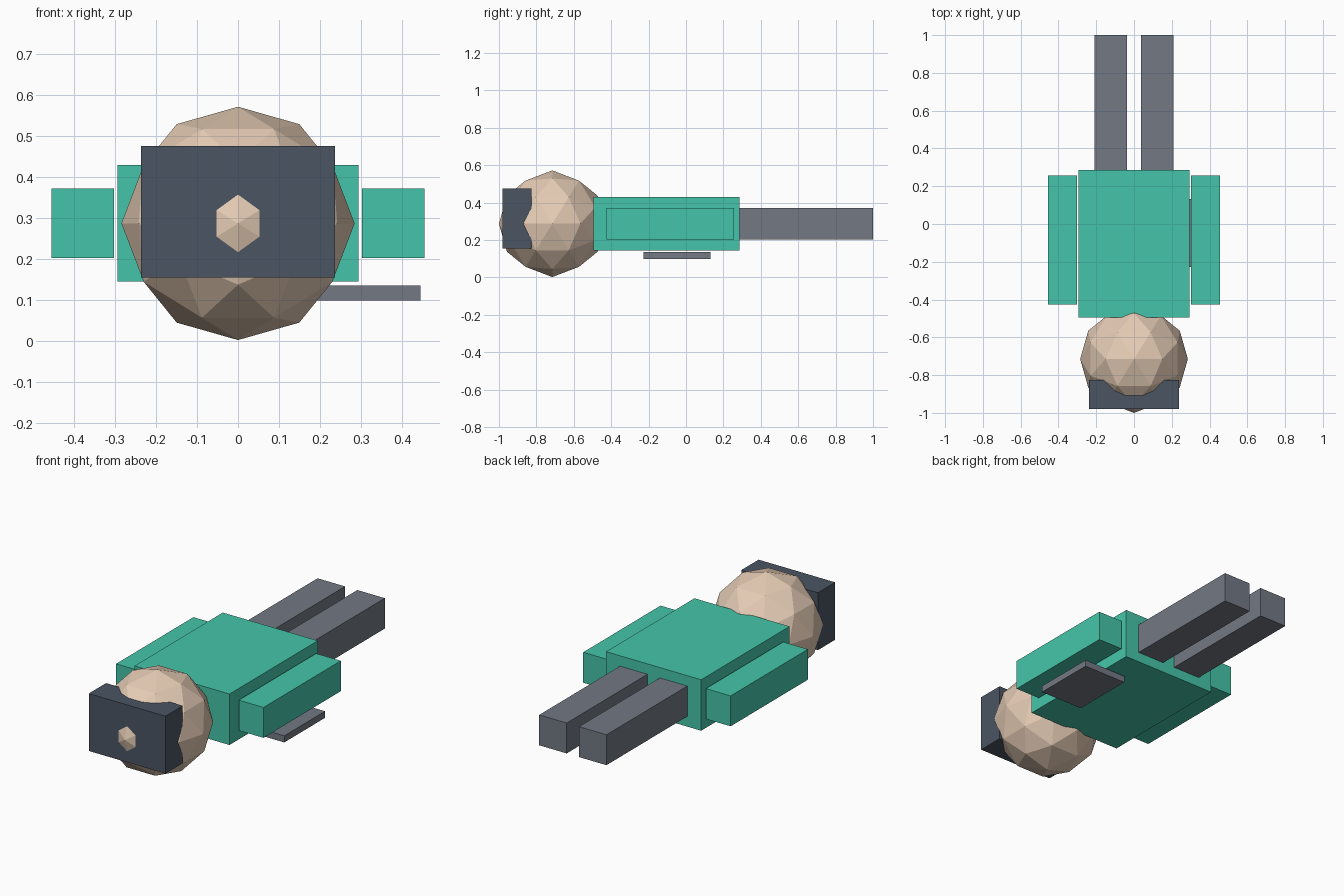
import bpy, bmesh
from itertools import product
from mathutils import Vector

if "Cube" in bpy.data.objects:
    bpy.data.objects.remove(bpy.data.objects["Cube"])


def material(name, rgb):
    m = bpy.data.materials.new(name)
    m.diffuse_color = (*rgb, 1)
    m.use_nodes = True
    m.node_tree.nodes["Principled BSDF"].inputs["Base Color"].default_value = m.diffuse_color
    return m


teal = material("teal", (0.06, 0.56, 0.40))
skin = material("skin", (0.78, 0.60, 0.46))
slate = material("slate", (0.07, 0.09, 0.125))
grey = material("grey", (0.17, 0.19, 0.23))


def finish(bm, name, mat):
    bmesh.ops.recalc_face_normals(bm, faces=bm.faces)
    mesh = bpy.data.meshes.new(name)
    bm.to_mesh(mesh)
    bm.free()
    mesh.materials.append(mat)
    ob = bpy.data.objects.new(name, mesh)
    bpy.context.collection.objects.link(ob)
    return ob


def box(name, x, y, z, mat):
    """Box from its (min, max) range along each axis."""
    bm = bmesh.new()
    bmesh.ops.create_cube(bm, size=1)
    for v in bm.verts:
        v.co = [r[0] if c < 0 else r[1] for c, r in zip(v.co, (x, y, z))]
    return finish(bm, name, mat)


# Head: icosahedron split once, with edge midpoints on the main axes
def faceted_ball(name, centre, radius, mat):
    phi = (1 + 5 ** 0.5) / 2
    corners = []
    for a, b in product((-1, 1), (-phi, phi)):
        corners += [Vector((a, 0, b)), Vector((b, a, 0)), Vector((0, b, a))]
    points = list(corners)
    for i, p in enumerate(corners):
        for q in corners[:i]:
            if (p - q).length < 2.1:
                points.append(p + q)
    bm = bmesh.new()
    for p in points:
        bm.verts.new(Vector(centre) + p.normalized() * radius)
    bmesh.ops.convex_hull(bm, input=bm.verts)
    return finish(bm, name, mat)


faceted_ball("head", (0, -0.715, 0.287), 0.285, skin)

# Block over the end of the head
box("head_block", (-0.237, 0.237), (-0.98, -0.827), (0.155, 0.476), slate)

# Torso
box("torso", (-0.294, 0.294), (-0.495, 0.286), (0.145, 0.43), teal)

# Arms and legs on both sides
for side, s in (("left", -1), ("right", 1)):
    box(f"{side}_arm", sorted((s * 0.303, s * 0.456)), (-0.426, 0.257),
        (0.202, 0.372), teal)
    box(f"{side}_leg", sorted((s * 0.038, s * 0.208)), (0.286, 1.0),
        (0.202, 0.372), grey)

# Thin tablet beneath one arm
box("tablet", (0.178, 0.446), (-0.228, 0.132), (0.098, 0.135), grey)
